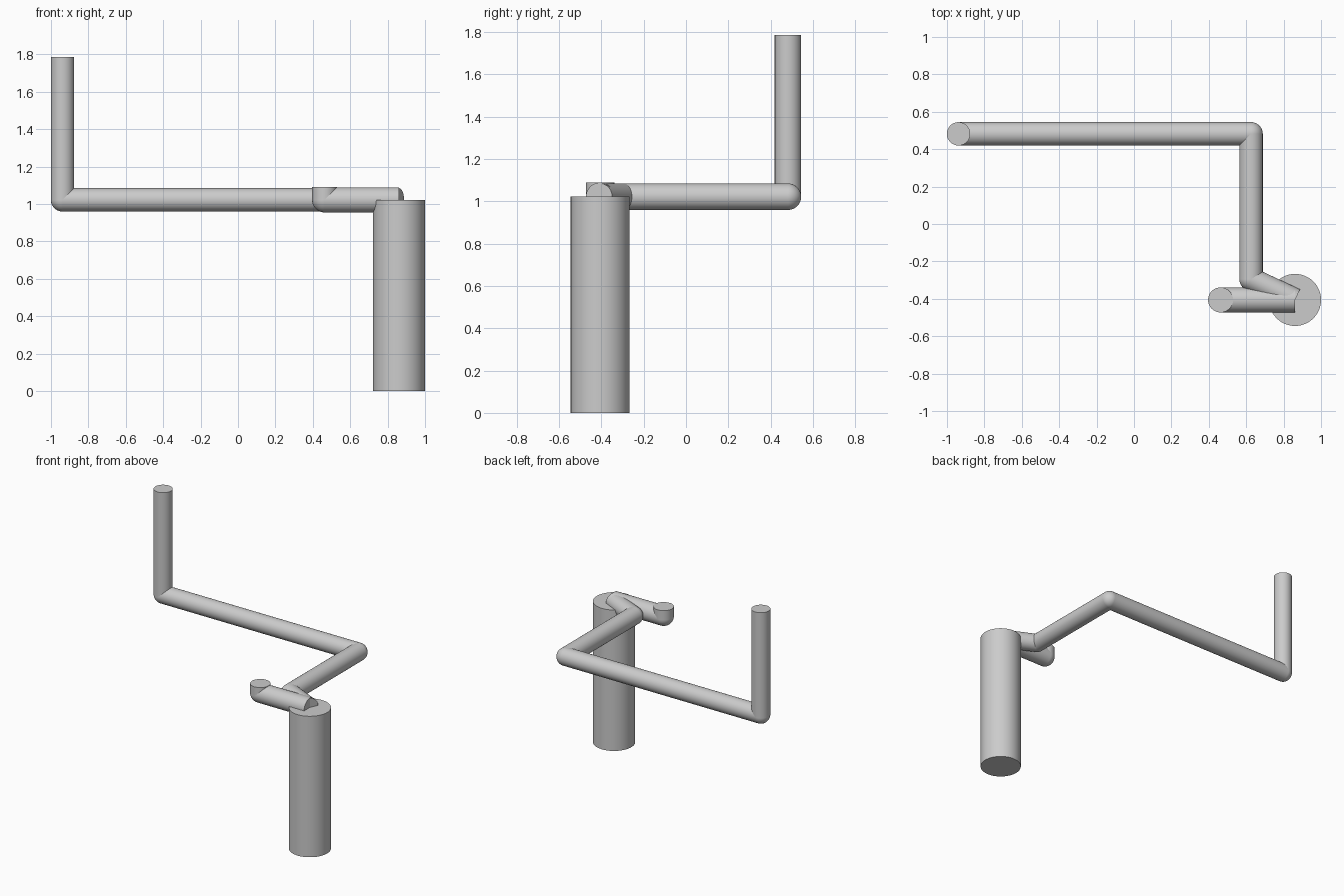
import bpy
import bmesh
import math
from mathutils import Vector, Matrix

cube = bpy.data.objects.get("Cube")
if cube:
    bpy.data.objects.remove(cube, do_unlink=True)

grey = bpy.data.materials.new("light grey")
grey.use_nodes = True
colour = (0.6, 0.6, 0.6, 1)
grey.diffuse_color = colour
grey.node_tree.nodes["Principled BSDF"].inputs["Base Color"].default_value = colour

SIDES = 48


def pipe(name, points, radius):
    """Straight capped tubes along the points, with a ball at each inner joint."""
    bm = bmesh.new()
    points = [Vector(p) for p in points]
    for a, b in zip(points, points[1:]):
        turn = (b - a).to_track_quat('Z', 'Y').to_matrix().to_4x4()
        bmesh.ops.create_cone(
            bm, cap_ends=True, segments=SIDES, radius1=radius, radius2=radius,
            depth=(b - a).length, matrix=Matrix.Translation((a + b) / 2) @ turn)
    for p in points[1:-1]:
        bmesh.ops.create_uvsphere(bm, u_segments=SIDES, v_segments=SIDES // 2,
                                  radius=radius, matrix=Matrix.Translation(p))
    mesh = bpy.data.meshes.new(name)
    bm.to_mesh(mesh)
    bm.free()
    mesh.materials.append(grey)
    obj = bpy.data.objects.new(name, mesh)
    bpy.context.collection.objects.link(obj)
    bpy.ops.object.select_all(action='DESELECT')
    obj.select_set(True)
    bpy.context.view_layer.objects.active = obj
    bpy.ops.object.shade_smooth_by_angle(angle=math.radians(30))


# Shared hub at the top centre of the upright
HUB_X, HUB_Y, LEVEL = 0.861, -0.406, 1.022

# Thick upright cylinder
pipe("main_column", [(HUB_X, HUB_Y, 0), (HUB_X, HUB_Y, LEVEL)], 0.139)

# Long bent pipe that ends in a tall riser
pipe("long_pipe", [(HUB_X, HUB_Y, LEVEL), (0.626, -0.295, LEVEL),
                   (0.626, 0.482, LEVEL), (-0.938, 0.482, LEVEL),
                   (-0.938, 0.482, 1.787)], 0.0625)

# Short side pipe with an upturned stub
pipe("short_pipe", [(HUB_X, HUB_Y, LEVEL), (0.463, HUB_Y, LEVEL),
                    (0.463, HUB_Y, 1.09)], 0.067)
